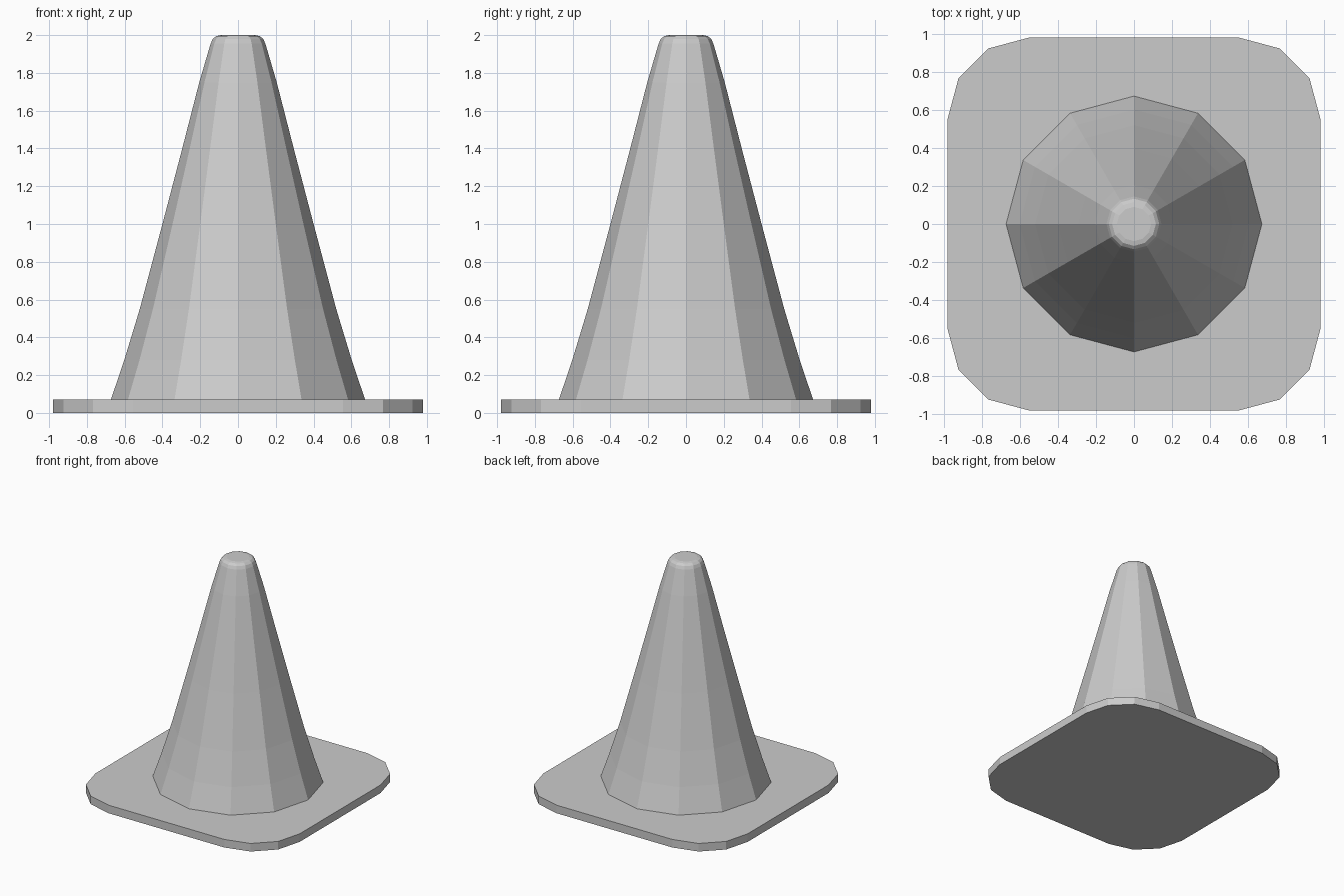
import bpy
import bmesh
from math import cos, sin, pi

cube = bpy.data.objects.get("Cube")
if cube:
    bpy.data.objects.remove(cube, do_unlink=True)

grey = bpy.data.materials.new("plain grey")
grey.use_nodes = True
colour = (0.6, 0.6, 0.6, 1)
grey.diffuse_color = colour
grey.node_tree.nodes["Principled BSDF"].inputs["Base Color"].default_value = colour


def finish(name, bm):
    bmesh.ops.recalc_face_normals(bm, faces=bm.faces)
    mesh = bpy.data.meshes.new(name)
    bm.to_mesh(mesh)
    bm.free()
    mesh.materials.append(grey)
    obj = bpy.data.objects.new(name, mesh)
    bpy.context.collection.objects.link(obj)
    return obj


def loft(name, rings):
    """Join equal-length rings of points with quads and cap both ends."""
    bm = bmesh.new()
    loops = [[bm.verts.new(p) for p in ring] for ring in rings]
    n = len(loops[0])
    for low, high in zip(loops, loops[1:]):
        for i in range(n):
            j = (i + 1) % n
            bm.faces.new((low[i], low[j], high[j], high[i]))
    bm.faces.new(loops[0])
    bm.faces.new(loops[-1])
    return finish(name, bm)


# Square base plate with corners rounded in three segments
HALF, CORNER, THICK = 0.98, 0.425, 0.07
outline = []
for quarter in range(4):
    middle = pi / 4 + quarter * pi / 2
    reach = (HALF - CORNER) * 2 ** 0.5
    for step in range(4):
        a = quarter * pi / 2 + step * pi / 6
        outline.append((reach * cos(middle) + CORNER * cos(a),
                        reach * sin(middle) + CORNER * sin(a)))
loft("base_plate", [[(x, y, z) for x, y in outline] for z in (0, THICK)])

# Twelve-sided cone body, flared at the foot and rounded at the tip
SIDES = 12
profile = [(0.673, THICK), (0.602, 0.28), (0.52, 0.55), (0.4, 1.0),
           (0.295, 1.4), (0.205, 1.75), (0.145, 1.955),
           (0.133, 1.98), (0.115, 1.995), (0.09, 2.0)]
loft("cone_body", [[(r * cos(2 * pi * i / SIDES), r * sin(2 * pi * i / SIDES), z)
                    for i in range(SIDES)] for r, z in profile])
